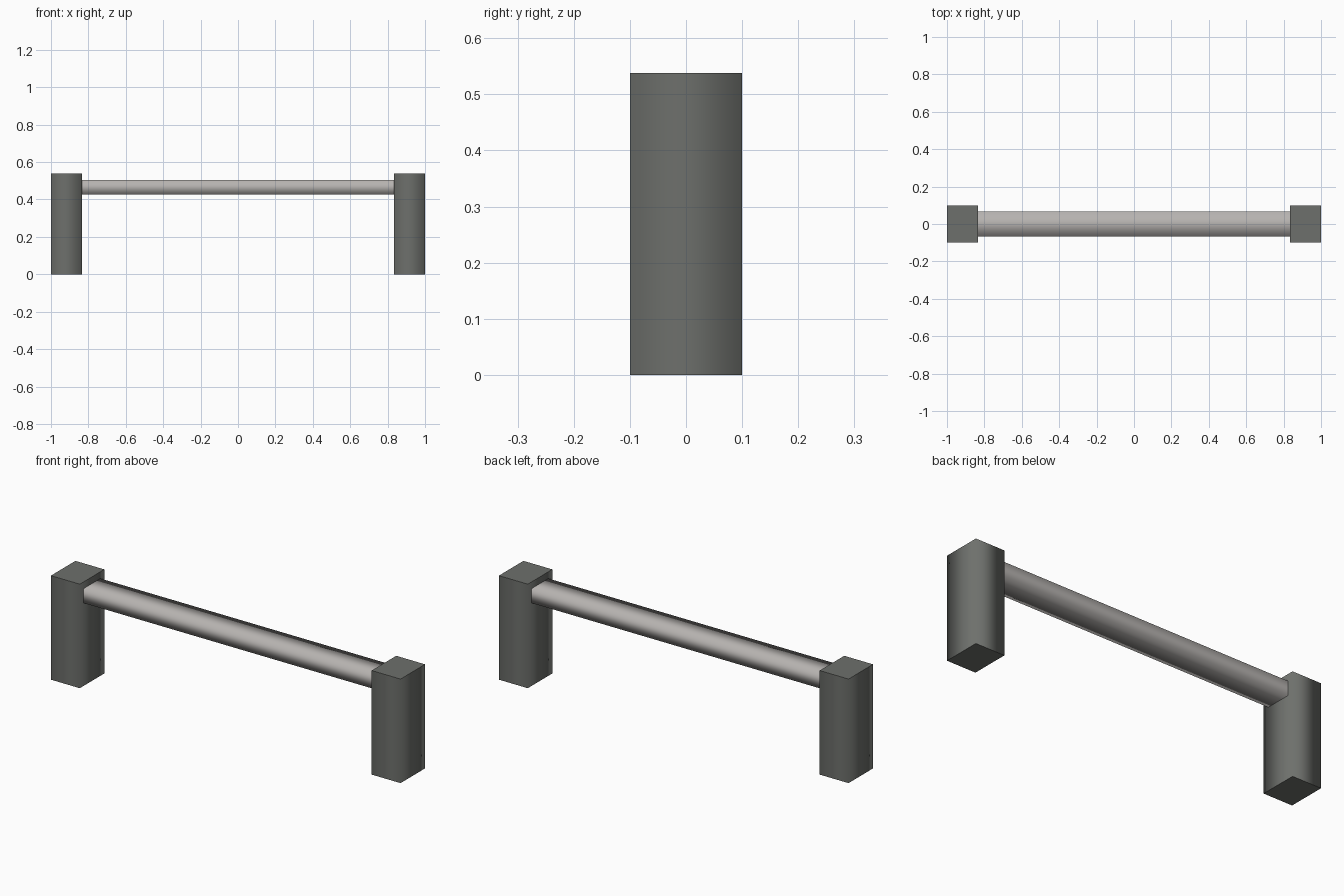
import bpy

if "Cube" in bpy.data.objects:
    bpy.data.objects.remove(bpy.data.objects["Cube"])


def material(name, rgb):
    m = bpy.data.materials.new(name)
    m.diffuse_color = (*rgb, 1.0)
    m.use_nodes = True
    m.node_tree.nodes["Principled BSDF"].inputs["Base Color"].default_value = m.diffuse_color
    return m


def soft_box(name, lo, hi, axis, mat):
    """Square-cornered bar shaded smoothly around one axis, with crisp flat ends."""
    centre = [(a + b) / 2 for a, b in zip(lo, hi)]
    size = [b - a for a, b in zip(lo, hi)]
    bpy.ops.mesh.primitive_cube_add(size=1, location=centre)
    ob = bpy.context.object
    ob.name = name
    ob.data.name = name
    for v in ob.data.vertices:
        v.co = [c * s for c, s in zip(v.co, size)]
    for p in ob.data.polygons:
        p.use_smooth = True
    for e in ob.data.edges:
        a, b = (ob.data.vertices[i].co for i in e.vertices)
        e.use_edge_sharp = abs(a[axis] - b[axis]) < 1e-5
    ob.data.materials.append(mat)
    return ob


post_grey = material("dark_grey_post", (0.155, 0.162, 0.15))
rail_grey = material("light_grey_rail", (0.47, 0.45, 0.435))

# Two upright posts
soft_box("left_post", (-1, -0.1, 0), (-0.835, 0.1, 0.538), 2, post_grey)
soft_box("right_post", (0.835, -0.1, 0), (1, 0.1, 0.538), 2, post_grey)

# Horizontal rail between the posts
soft_box("rail", (-0.835, -0.068, 0.428), (0.835, 0.068, 0.503), 0, rail_grey)
